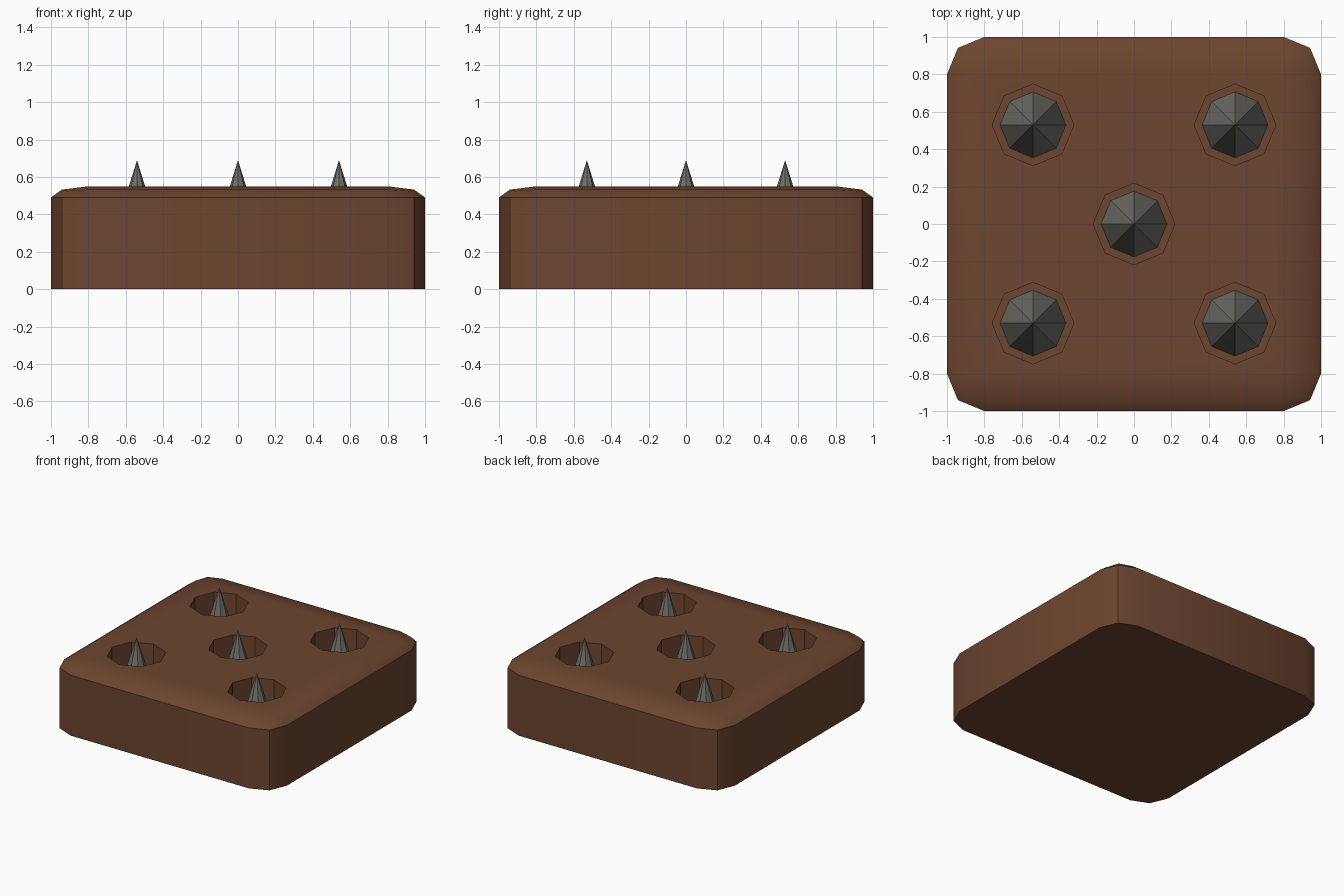
import bpy, bmesh, math
from mathutils import Matrix

if "Cube" in bpy.data.objects:
    bpy.data.objects.remove(bpy.data.objects["Cube"])

HEIGHT, ROUND, ROUND_Z = 0.55, 0.2, 0.06
FLOOR = 0.12
SPOTS = [(0, 0)] + [(x, y) for x in (-0.54, 0.54) for y in (-0.53, 0.53)]


def material(name, rgb):
    m = bpy.data.materials.new(name)
    m.diffuse_color = (*rgb, 1)
    m.use_nodes = True
    m.node_tree.nodes["Principled BSDF"].inputs["Base Color"].default_value = m.diffuse_color
    return m


def make(name, bm, mat):
    mesh = bpy.data.meshes.new(name)
    bm.to_mesh(mesh)
    bm.free()
    mesh.materials.append(mat)
    ob = bpy.data.objects.new(name, mesh)
    bpy.context.collection.objects.link(ob)
    return ob


def octagon_solid(bm, x, y, r1, r2, z1, z2):
    bmesh.ops.create_cone(bm, cap_ends=True, segments=8, radius1=r1, radius2=r2,
                          depth=z2 - z1,
                          matrix=Matrix.Translation((x, y, (z1 + z2) / 2)))


brown = material("brown wood", (0.15, 0.06, 0.028))
grey = material("grey metal", (0.16, 0.155, 0.14))

# Block: rounded on the uprights and the top rim, then flattened in height
squash = ROUND_Z / ROUND
bm = bmesh.new()
bmesh.ops.create_cube(bm, size=2)
for v in bm.verts:
    v.co.z = HEIGHT / squash if v.co.z > 0 else 0
rim = [e for e in bm.edges if max(v.co.z for v in e.verts) > 0]
bmesh.ops.bevel(bm, geom=rim, offset=ROUND, segments=2, profile=0.5,
                affect='EDGES', clamp_overlap=False)
bmesh.ops.scale(bm, vec=(1, 1, squash), verts=bm.verts)
block = make("block", bm, brown)

# Octagonal pits
bm = bmesh.new()
for x, y in SPOTS:
    octagon_solid(bm, x, y, 0.218, 0.218, FLOOR, HEIGHT + 0.2)
cutter = make("pit_cutter", bm, brown)
cutter.hide_render = True
cutter.hide_viewport = True
cut = block.modifiers.new("pits", 'BOOLEAN')
cut.operation = 'DIFFERENCE'
cut.solver = 'EXACT'
cut.object = cutter
bpy.context.view_layer.objects.active = block
block.select_set(True)
bpy.ops.object.modifier_apply(modifier=cut.name)
bpy.data.objects.remove(cutter)
bpy.ops.object.shade_smooth_by_angle(angle=math.radians(38))

# Spikes standing in the pits
for i, (x, y) in enumerate(SPOTS):
    bm = bmesh.new()
    octagon_solid(bm, x, y, 0.176, 0, FLOOR, 0.69)
    make(f"spike_{i + 1}", bm, grey)
